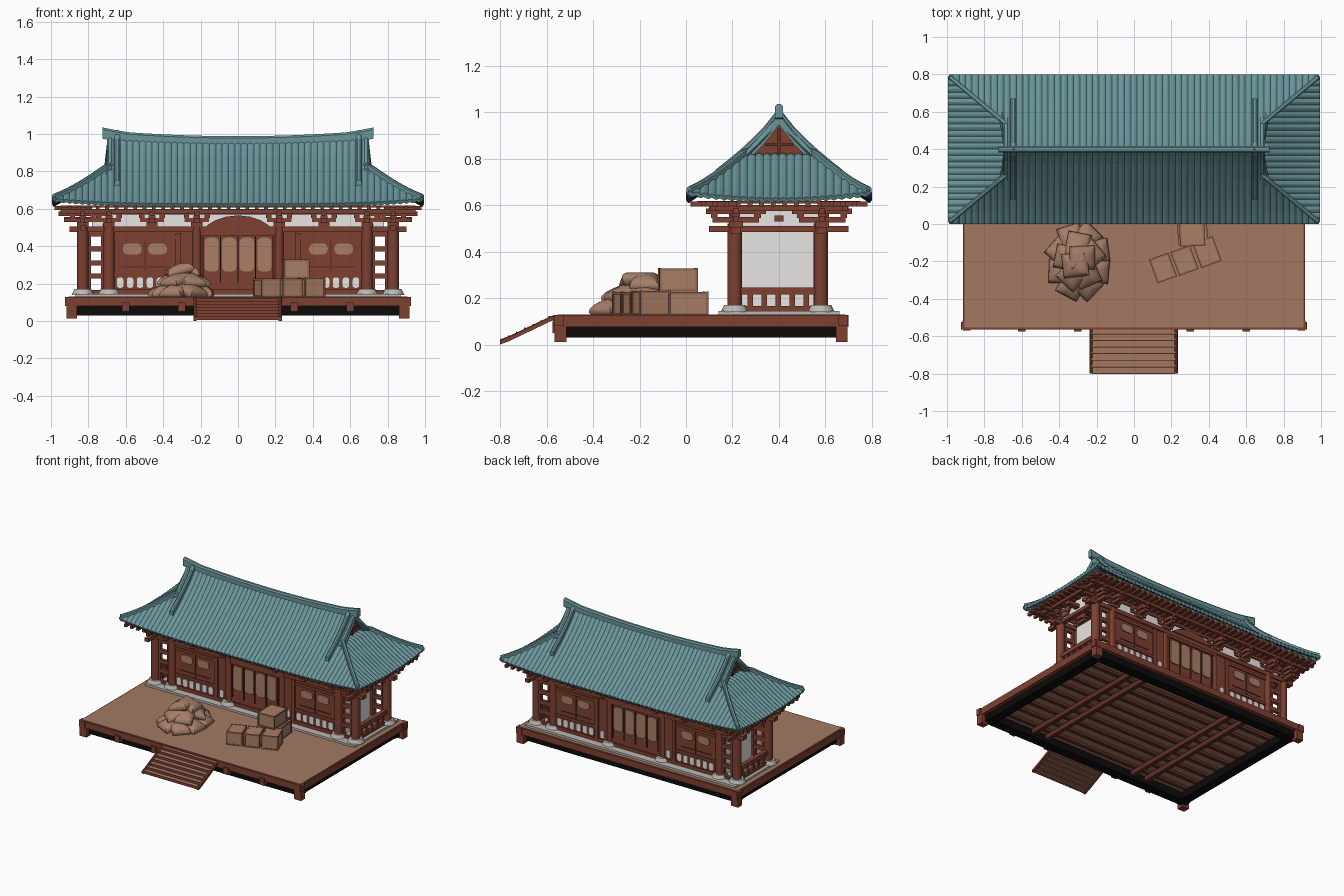
import bpy, bmesh, math, random
from math import pi, cos, sin
from mathutils import Matrix, Vector

random.seed(4)
if "Cube" in bpy.data.objects:
    bpy.data.objects.remove(bpy.data.objects["Cube"])


def material(name, rgb):
    m = bpy.data.materials.new(name)
    m.use_nodes = True
    m.diffuse_color = (*rgb, 1)
    m.node_tree.nodes["Principled BSDF"].inputs["Base Color"].default_value = (*rgb, 1)
    return m


TEAL = material("teal tile", (.145, .3, .325))
RED = material("red timber", (.21, .052, .031))
DARK = material("dark red timber", (.12, .028, .02))
DECK = material("deck wood", (.36, .19, .12))
TAN = material("tan panel", (.40, .21, .13))
SACK = material("sack cloth", (.38, .21, .14))
STONE = material("grey stone", (.5, .48, .45))
WHITE = material("white plaster", (.9, .89, .87))
BLACK = material("black", (.004, .003, .003))
CRATE = material("crate trim", (.28, .13, .085))


class Part:
    """Collects simple solids into one named object."""
    def __init__(self, name, mat):
        self.name, self.mat, self.bm = name, mat, bmesh.new()

    def box(self, x0, x1, y0, y1, z0, z1, mat=Matrix()):
        c = Matrix.Translation(((x0 + x1) / 2, (y0 + y1) / 2, (z0 + z1) / 2))
        bmesh.ops.create_cube(self.bm, size=1, matrix=mat @ c @ Matrix.Diagonal((x1 - x0, y1 - y0, z1 - z0, 1)))

    def rod(self, x, y, z0, z1, r, r2=None, n=16):
        bmesh.ops.create_cone(self.bm, cap_ends=True, segments=n, radius1=r, radius2=r2 or r, depth=z1 - z0,
                              matrix=Matrix.Translation((x, y, (z0 + z1) / 2)))

    def sweep(self, pts, w, h):
        """Bar with a rounded top along a path, hanging h below it."""
        pts, rings = [Vector(p) for p in pts], []
        for i, p in enumerate(pts):
            t = pts[min(i + 1, len(pts) - 1)] - pts[max(i - 1, 0)]
            s = Vector((-t.y, t.x, 0)).normalized() * w / 2
            d = Vector((0, 0, h))
            rings.append([self.bm.verts.new(q) for q in (p - s - d, p + s - d, p + s, p + s * .5 + d * .2, p - s * .5 + d * .2, p - s)])
        for a, b in zip(rings, rings[1:]):
            for k in range(6):
                self.bm.faces.new((a[k], a[k - 1], b[k - 1], b[k]))
        self.bm.faces.new(rings[0])
        self.bm.faces.new(rings[-1][::-1])

    def plate(self, outline, y, side, depth=.008):
        """Thin panel standing on a wall; side is -1 front, 1 back."""
        a = [self.bm.verts.new((x, y, z)) for x, z in outline]
        b = [self.bm.verts.new((x, y + side * depth, z)) for x, z in outline]
        self.bm.faces.new(a)
        self.bm.faces.new(b)
        for k in range(len(a)):
            self.bm.faces.new((a[k - 1], a[k], b[k], b[k - 1]))

    def done(self, smooth=None, normals=True):
        if normals:
            bmesh.ops.recalc_face_normals(self.bm, faces=self.bm.faces)
        me = bpy.data.meshes.new(self.name)
        self.bm.to_mesh(me)
        self.bm.free()
        me.materials.append(self.mat)
        ob = bpy.data.objects.new(self.name, me)
        bpy.context.collection.objects.link(ob)
        if smooth:
            bpy.ops.object.select_all(action='DESELECT')
            ob.select_set(True)
            bpy.context.view_layer.objects.active = ob
            bpy.ops.object.shade_smooth_by_angle(angle=smooth)
        return ob


def rounded(x, z, w, h, c):
    """Panel outline with softened corners."""
    out = []
    for q, (sx, sz) in enumerate(((1, 1), (-1, 1), (-1, -1), (1, -1))):
        for k in range(4):
            a = (q + k / 3) * pi / 2
            out.append((x + sx * (w / 2 - c) + c * cos(a), z + sz * (h / 2 - c) + c * sin(a)))
    return out


SIDES, CY = (-1, 1), .4

# Deck platform
p = Part("deck", DECK); p.box(-.905, .905, -.553, .685, .105, .13); p.done()
rim, skirt = Part("deck_rim", RED), Part("underside_skirt", BLACK)
for s in SIDES:
    rim.box(-.925, .925, .065 + s * .61 - .02, .065 + s * .61 + .02, .08, .127)
    rim.box(s * .895 - .02, s * .895 + .02, -.57, .7, .076, .127)
    skirt.box(-.89, .89, .065 + s * .565 - .035, .065 + s * .565 + .035, .03, .085)
    skirt.box(s * .85 - .035, s * .85 + .035, -.53, .66, .03, .085)
    for y in (-.54, .67):
        rim.box(s * .89 - .028, s * .89 + .028, y - .025, y + .025, .012, .12)
    for x in (.3, .6):
        rim.box(s * x - .02, s * x + .02, -.575, -.53, .05, .1)
rim.done(); skirt.done()
p = Part("underside_joists", DARK)
for i in range(10):
    p.box(-.84, .84, -.44 + i * .11, -.412 + i * .11, .085, .106)
for x in (-.5, -.38, .38, .5):
    p.box(x - .015, x + .015, -.52, .65, .05, .085)
p.done()

# Entrance steps
tread, riser = Part("step_treads", DECK), Part("step_frame", RED)
for i in range(7):
    y, z = -.785 + i * .035, .018 + i * .0165
    tread.box(-.225, .22, y - .012, y + .02, z - .004, z + .004)
    riser.box(-.225, .22, y - .016, y - .011, z - .014, z + .005)
for x in (-.23, .225):
    riser.sweep([(x, -.8, .018), (x, -.76, .033), (x, -.58, .119), (x, -.555, .124)], .018, .018)
tread.done(); riser.done()

# Stone base and columns
stone, col = Part("stone_base", STONE), Part("columns", RED)
stone.box(-.87, .87, .14, .66, .12, .145)
for y in (.21, .58):
    for x in (.83, .69, .22):
        for s in SIDES:
            stone.rod(s * x, y, .14, .17, .06, .045)
            col.rod(s * x, y, .165, .52, .031 if x > .3 else .024)
stone.done(.6); col.done(.6)

# Walls, doors, windows and white infill on both long sides
wall, frame = Part("walls", RED), Part("wall_framing", RED)
tan, white = Part("door_and_window_panels", TAN), Part("white_infill", WHITE)
edge = Part("door_joints", DARK)
for s in SIDES:
    y = CY + s * .185
    wall.box(-.69, .69, y - .01, y + .01, .145, .5)
    white.box(-.78, .78, y - .006, y + .006, .5, .6)
    f = y + s * .01
    for i in range(4):
        tan.plate(rounded(-.141 + i * .094, .355, .076, .18, .022), f, s)
    for i in range(5):
        edge.plate(rounded(-.188 + i * .094, .33, .005, .25, .002), f, s, .009)
    for m in SIDES:
        for x in (.565, .43):
            tan.plate(rounded(m * x, .385, .1, .06, .026), f, s)
            edge.plate(rounded(m * x, .29, .115, .006, .002), f, s, .005)
        edge.plate(rounded(m * .497, .35, .008, .17, .002), f, s, .006)
        for i in range(6):
            white.plate(rounded(m * (.365 + i * .053), .205, .034, .055, .012), f, s, .006)
        white.plate(rounded(m * .275, .205, .03, .055, .012), f, s, .006)
        frame.box(m * .32 - .014, m * .32 + .014, y - .02, y + .02, .145, .47)
        # Open lattice between the end columns
        for z in (.152, .24, .31, .385, .465):
            frame.box(m * .76 - .06, m * .76 + .06, y - .012, y + .012, z - .014, z + .014)
        for x in (.725, .795):
            frame.box(m * x - .008, m * x + .008, y - .012, y + .012, .145, .48)
        frame.box(m * .495 - .17, m * .495 + .17, y - .018, y + .018, .24, .26)
        frame.box(m * .495 - .17, m * .495 + .17, y - .018, y + .018, .435, .455)
    frame.box(-.22, .22, y - .02, y + .02, .455, .475)
    frame.box(-.69, .69, y - .02, y + .02, .145, .17)
    frame.box(-.9, .9, y - .022, y + .022, .475, .505)
    # Arched strut over the doors
    arch = [(.17 * cos(k * pi / 8), .505 + .06 * sin(k * pi / 8) ** 1.7) for k in range(9)]
    frame.plate(arch, y, s, .03)

# End walls
for m in SIDES:
    white.box(m * .7 - .008, m * .7 + .008, .2, .59, .145, .5)
    x = m * .83
    for z0, z1 in ((.145, .165), (.215, .245), (.485, .51)):
        frame.box(x - .016, x + .016, .1 if z0 > .4 else .2, .7 if z0 > .4 else .59, z0, z1)
    for i in range(5):
        frame.box(x - .01, x + .01, .265 + i * .06, .288 + i * .06, .16, .22)
    white.box(x - .005, x + .005, .21, .58, .51, .6)
for q in (wall, frame, tan, white, edge):
    q.done()

# Bracket sets above the columns
p = Part("eave_brackets", RED)
for s in SIDES:
    y = CY + s * .185
    for m in SIDES:
        for x in (.83, .69, .46, .22):
            c = m * x
            p.box(c - .03, c + .03, y - .03, y + .03, .503, .53)
            p.box(c - .065, c + .065, y - .014, y + .014, .53, .55)
            p.box(c - .013, c + .013, y - .1, y + .1, .525, .548)
            p.box(c - .013, c + .013, y - .13, y + .13, .562, .585)
            for k in (-.055, 0, .055):
                p.box(c + k - .014, c + k + .014, y - .018, y + .018, .55, .57)
                p.box(c - .018, c + .018, y + k * 1.7 - .015, y + k * 1.7 + .015, .545, .565)
        p.box(m * .83 - .1, m * .83 + .1, y - .013, y + .013, .53, .55)
        p.box(m * .83 - .13, m * .83 + .13, y - .013, y + .013, .562, .585)
        p.box(m * .83 - .1, m * .83 + .1, CY - .02, CY + .02, .53, .555)
        p.box(m * .91 - .012, m * .91 + .012, .1, .7, .575, .597)
    p.box(-.92, .92, y - .016, y + .016, .57, .59)
    p.box(-.95, .95, y + s * .1 - .012, y + s * .1 + .012, .575, .597)
p.done()
p = Part("rafters", RED)
p.box(-.95, .95, .05, .75, .606, .617)
for i in range(39):
    x = -.95 + i * .05
    for s in SIDES:
        p.box(x - .01, x + .01, CY + s * .28 - .1, CY + s * .28 + .1, .594, .615)
for i in range(14):
    y = .075 + i * .05
    for s in SIDES:
        p.box(s * .88 - .1, s * .88 + .1, y - .01, y + .01, .594, .615)
p.done()

# Hip-and-gable tiled roof
PROFILE = ((0, .965), (.06, .895), (.13, .835), (.2, .775), (.27, .718), (.34, .665), (.4, .624))


def slope(d):
    for (a, za), (b, zb) in zip(PROFILE, PROFILE[1:]):
        if d <= b + 1e-6:
            return za + (zb - za) * (d - a) / (b - a)
    return PROFILE[-1][1]


def lift(x, d):
    return .03 * abs(x) ** 4 * (d / .4) ** 2


def main_z(x, d):
    return slope(d) + lift(x, d) + .025 * min(1, abs(x) / .7) ** 2 * max(0, 1 - d / .15)


def side_z(x, d):
    return slope(max(.15, .15 + (abs(x) - .7) * .25 / .3)) + lift(x, d)


def tiled(name, span, pitch, place, rows=10):
    """Corrugated sheet: columns across the slope, rows down it."""
    part, n = Part(name, TEAL), round(2 * span / pitch) * 4
    grid = []
    for i in range(n + 1):
        u = -span + 2 * span * i / n
        rib = .008 * abs(cos(pi * i / 4)) - .002
        grid.append([part.bm.verts.new(Vector(place(u, j / rows)) + Vector((0, 0, rib))) for j in range(rows + 1)])
    for a, b in zip(grid, grid[1:]):
        for j in range(rows):
            part.bm.faces.new((a[j], a[j + 1], b[j + 1], b[j]))
    for f in part.bm.faces:
        f.normal_update()
        if f.normal.z < 0:
            f.normal_flip()
    mod = part.done(normals=False).modifiers.new("thickness", 'SOLIDIFY')
    mod.thickness, mod.offset = .018, -1


for s, tag in ((-1, "front"), (1, "back")):
    def place_main(x, t, s=s):
        d0 = max(0, .15 + (abs(x) - .7) * .25 / .3) if abs(x) > .7 else 0
        d = d0 + (.4 - d0) * t
        return x, CY + s * d, main_z(x, d)
    tiled(tag + "_roof", .985, .034, place_main)
for s, tag in ((-1, "right"), (1, "left")):
    def place_side(v, t, s=s):
        x0 = .64 if abs(v) < .15 else .7 + (abs(v) - .15) * .3 / .25
        x = x0 + (.995 - x0) * t
        return s * x, CY + v, side_z(x, abs(v))
    tiled(tag + "_roof", .388, .034, place_side)

# Ridges, gable edges and gable faces
ridge, gable, bars = Part("roof_ridges", TEAL), Part("gable_faces", RED), Part("gable_lattice", DARK)
ridge.sweep([(x, CY, .978 + .022 * (x / .6) ** 2 + .014 * max(0, (abs(x) - .6) / .12))
             for x in [-.725 + 1.45 * i / 20 for i in range(21)]], .034, .05)
for m in SIDES:
    for s in SIDES:
        run = [i / 8 for i in range(9)]
        ridge.sweep([(m * .645, CY + s * d * .27, main_z(.645, d * .27) + .026) for d in run], .028, .04)
        ridge.sweep([(m * .685, CY + s * d * .17, main_z(.685, d * .17) + .002) for d in run], .03, .045)
        ridge.sweep([(m * (.68 + .305 * t), CY + s * (.133 + .254 * t), side_z(.68 + .305 * t, .133 + .254 * t) + .02 - .006 * t)
                     for t in run], .026, .03)
    x = m * .66
    gable.bm.faces.new([gable.bm.verts.new(q) for q in ((x, CY - .16, .79), (x, CY + .16, .79), (x, CY, .955))])
    bars.box(x - .01, x + .01, CY - .006, CY + .006, .81, .93)
    bars.box(x - .01, x + .01, CY - .06, CY + .06, .855, .865)
ridge.done(); gable.done(); bars.done()

# Heap of sacks
p = Part("sacks", SACK)
for count, rx, ry, z in ((8, .1, .135, .16), (5, .06, .085, .215), (2, .02, .05, .268)):
    for i in range(count):
        a = 2 * pi * i / count + .4
        place = (Matrix.Translation((-.295 + rx * cos(a), -.2 + ry * sin(a), z))
                 @ Matrix.Rotation(a + random.uniform(-.5, .5), 4, 'Z') @ Matrix.Rotation(.3, 4, 'Y'))
        made = bmesh.ops.create_uvsphere(p.bm, u_segments=16, v_segments=8, radius=1)["verts"]
        for v in made:
            # Push the round outline out to a pillow with pinched corners
            r = math.hypot(v.co.x, v.co.y)
            square = r / max(abs(v.co.x), abs(v.co.y), 1e-6)
            v.co = place @ Vector((v.co.x * square * .072, v.co.y * square * .064, v.co.z * .038))
p.done(.9)

# Crates with edge battens
body, trim = Part("crates", TAN), Part("crate_battens", CRATE)
for x, y, z, turn, w, h in ((.155, -.235, .125, .35, .1, .1), (.27, -.195, .125, .35, .1, .1), (.39, -.15, .125, .35, .105, .105),
                            (.31, -.01, .125, .1, .15, .1), (.31, -.035, .227, .05, .125, .1)):
    m = Matrix.Translation((x, y, z)) @ Matrix.Rotation(turn, 4, 'Z')
    r, e = w / 2, .005
    body.box(-r, r, -r * 1.25, r * 1.25, 0, h, m)
    for s in SIDES:
        for k in SIDES:
            cx, cy = s * r, k * r * 1.25
            trim.box(cx - e, cx + e, cy - e, cy + e, 0, h + .003, m)
            cz = .006 if k < 0 else h - .004
            trim.box(cx - e, cx + e, -r * 1.25, r * 1.25, cz - e, cz + e, m)
            trim.box(-r, r, s * r * 1.25 - e, s * r * 1.25 + e, cz - e, cz + e, m)
body.done(); trim.done()
